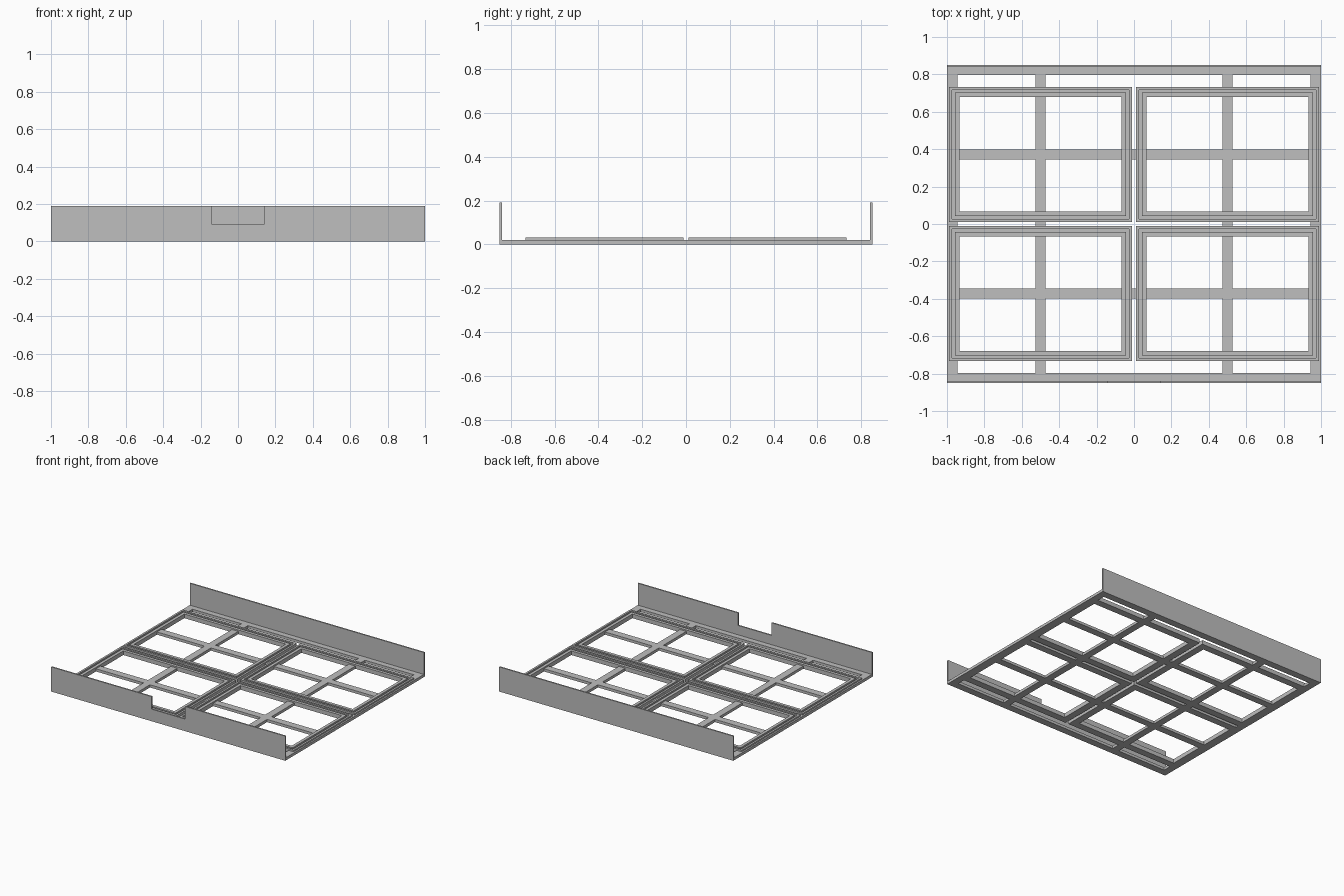
import bpy, bmesh
from mathutils import Matrix, Vector

if "Cube" in bpy.data.objects:
    bpy.data.objects.remove(bpy.data.objects["Cube"])

grey = bpy.data.materials.new("light_grey")
grey.diffuse_color = (0.52, 0.52, 0.52, 1)
grey.use_nodes = True
grey.node_tree.nodes["Principled BSDF"].inputs["Base Color"].default_value = grey.diffuse_color


def make_object(name, bm):
    mesh = bpy.data.meshes.new(name)
    bmesh.ops.recalc_face_normals(bm, faces=bm.faces)
    bm.to_mesh(mesh)
    bm.free()
    mesh.materials.append(grey)
    obj = bpy.data.objects.new(name, mesh)
    bpy.context.collection.objects.link(obj)
    return obj


def box(name, x0, x1, y0, y1, z0, z1):
    bm = bmesh.new()
    centre = Vector(((x0 + x1) / 2, (y0 + y1) / 2, (z0 + z1) / 2))
    size = Matrix.Diagonal((x1 - x0, y1 - y0, z1 - z0, 1))
    bmesh.ops.create_cube(bm, size=1, matrix=Matrix.Translation(centre) @ size)
    return make_object(name, bm)


def frame(name, x0, x1, y0, y1, profile):
    """Sweep a closed (inset, height) profile around a rectangle."""
    bm = bmesh.new()
    loops = []
    for d, z in profile:
        corners = [(x0 + d, y0 + d), (x1 - d, y0 + d), (x1 - d, y1 - d), (x0 + d, y1 - d)]
        loops.append([bm.verts.new((x, y, z)) for x, y in corners])
    for i, a in enumerate(loops):
        b = loops[(i + 1) % len(loops)]
        for k in range(4):
            n = (k + 1) % 4
            bm.faces.new((a[k], a[n], b[n], b[k]))
    return make_object(name, bm)


def plate(name, outline, y0, y1):
    """Extrude an (x, z) outline along y."""
    bm = bmesh.new()
    face = bm.faces.new([bm.verts.new((x, y0, z)) for x, z in outline])
    ext = bmesh.ops.extrude_face_region(bm, geom=[face])
    moved = [v for v in ext["geom"] if isinstance(v, bmesh.types.BMVert)]
    bmesh.ops.translate(bm, verts=moved, vec=(0, y1 - y0, 0))
    return make_object(name, bm)


W, D, H = 1.0, 0.851, 0.19      # half width, half depth, wall height
T, BAR, WALL = 0.021, 0.055, 0.011

# Outer base frame
frame("base_frame", -W, W, -D, D, [(0, 0), (0, T), (BAR, T), (BAR, 0)])

# Cross bars inside the base
for s, side in ((-1, "left"), (1, "right")):
    box(side + "_long_bar", s * 0.5 - 0.0275, s * 0.5 + 0.0275, -D + BAR, D - BAR, 0, T)
for s, side in ((-1, "front"), (1, "back")):
    box(side + "_cross_bar", -W + BAR, W - BAR, s * 0.372 - 0.0275, s * 0.372 + 0.0275, 0, T)

# Four panel frames with a grooved rim
rim = [(0, 0), (0, 0.032), (0.016, 0.032), (0.016, T), (0.032, T),
       (0.032, 0.032), (0.057, 0.032), (0.057, 0)]
rim = [(d * 0.96, z) for d, z in rim]
for sx, xn in ((-1, "left"), (1, "right")):
    for sy, yn in ((-1, "front"), (1, "back")):
        xs = sorted((sx * 0.012, sx * 0.988))
        ys = sorted((sy * 0.012, sy * 0.733))
        frame(f"{yn}_{xn}_panel_frame", *xs, *ys, rim)

# Back wall and notched front wall
box("back_wall", -W, W, D - WALL, D, 0, H)
N, NZ = 0.143, 0.093
plate("front_wall", [(-W, 0), (W, 0), (W, H), (N, H), (N, NZ), (-N, NZ), (-N, H), (-W, H)],
      -D, -D + WALL)
